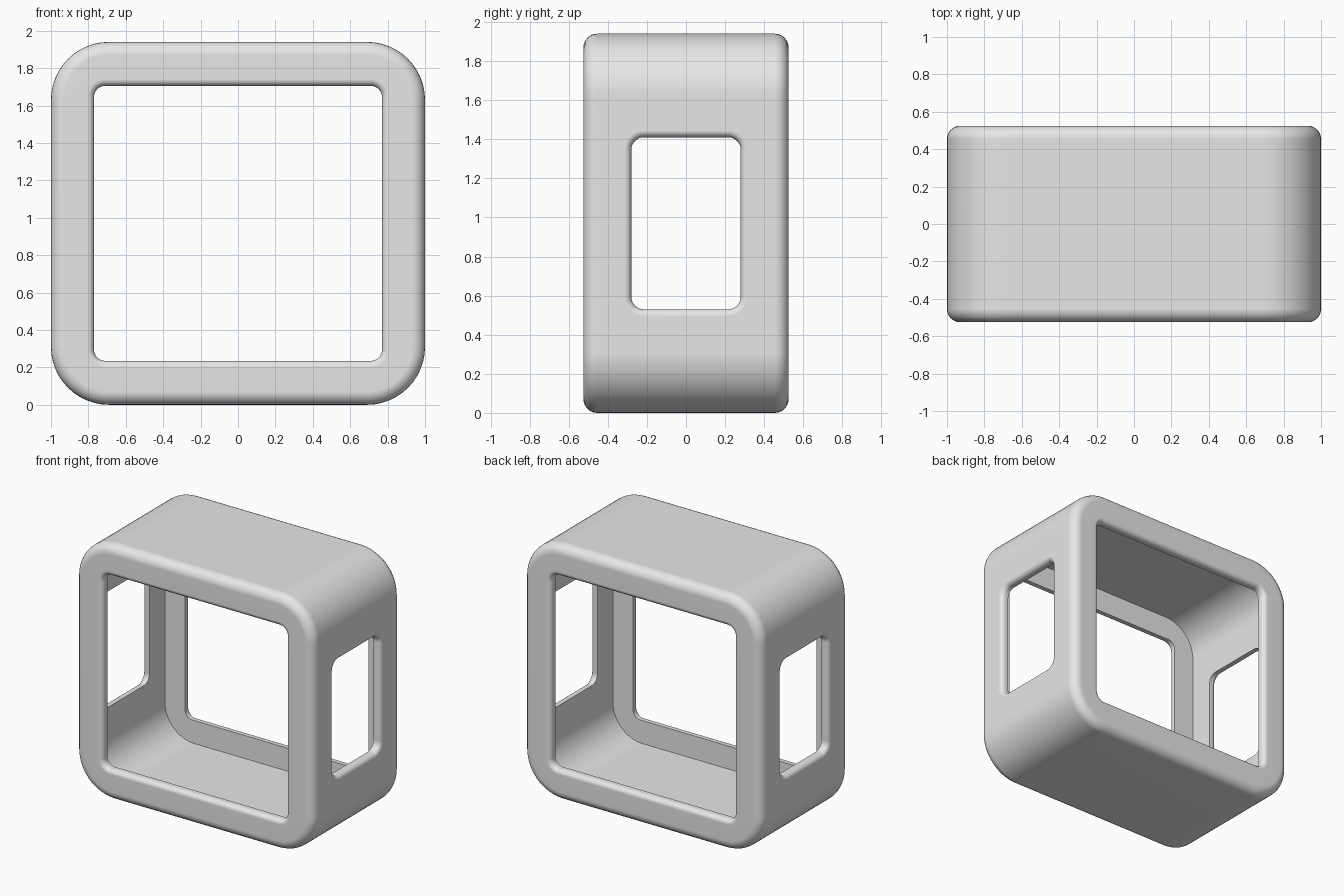
import bpy, bmesh, math

if "Cube" in bpy.data.objects:
    bpy.data.objects.remove(bpy.data.objects["Cube"], do_unlink=True)

HX, HY, HZ = 1.0, 0.525, 0.97    # half sizes of the frame
WALL = 0.06
EDGE = 0.07                      # rounding of the outer rims
FILLET = 0.035                   # rounding of the openings
SEG = 12

grey = bpy.data.materials.new("light grey")
grey.diffuse_color = (0.8, 0.8, 0.8, 1)
grey.use_nodes = True
grey.node_tree.nodes["Principled BSDF"].inputs["Base Color"].default_value = (0.8, 0.8, 0.8, 1)


def rounded_rect(a, b, r):
    """Rounded rectangle outline with half sizes a, b and corner radius r."""
    pts = []
    for k, (sx, sy) in enumerate([(1, 1), (-1, 1), (-1, -1), (1, -1)]):
        for i in range(SEG + 1):
            t = math.pi / 2 * (k + i / SEG)
            pts.append((sx * (a - r) + r * math.cos(t), sy * (b - r) + r * math.sin(t)))
    return pts


def loft(name, rings, axis, closed):
    """Skin rings (position, half a, half b, radius); closed joins last to first, else caps."""
    bm = bmesh.new()
    loops = []
    for pos, a, b, r in rings:
        loops.append([bm.verts.new((u, pos, v + HZ) if axis == "y" else (pos, u, v + HZ))
                      for u, v in rounded_rect(a, b, r)])
    n = len(loops[0])
    pairs = list(zip(loops, loops[1:])) + ([(loops[-1], loops[0])] if closed else [])
    for p, q in pairs:
        for i in range(n):
            j = (i + 1) % n
            bm.faces.new((p[i], p[j], q[j], q[i]))
    if not closed:
        bm.faces.new(loops[0])
        bm.faces.new(loops[-1])
    bmesh.ops.recalc_face_normals(bm, faces=bm.faces)
    mesh = bpy.data.meshes.new(name)
    bm.to_mesh(mesh)
    bm.free()
    mesh.materials.append(grey)
    ob = bpy.data.objects.new(name, mesh)
    bpy.context.collection.objects.link(ob)
    return ob


def quarter(radius, steps=6):
    """Inset and depth along a quarter-round."""
    for i in range(steps + 1):
        t = math.pi / 2 * i / steps
        yield radius * (1 - math.sin(t)), radius * (1 - math.cos(t))


# Frame: the wall section is swept from the inside, over the front lip, to the outside
OX, OZ, OR = 0.77, 0.735, 0.06   # front and back openings
half = [(-HY + WALL, HX - WALL, HZ - WALL, 0.25), (-HY + WALL, OX, OZ, OR)]
for flare, depth in reversed(list(quarter(FILLET))):
    half.append((-HY + depth, OX + flare, OZ + flare, OR + flare))
half.sort(key=lambda ring: -ring[0])
for inset, depth in quarter(EDGE):
    # depth runs down the outer wall while the inset shrinks to zero
    half.append((-HY + depth, HX - inset, HZ - inset, 0.31 - inset))
rings = half + [(-p, a, b, r) for p, a, b, r in reversed(half)]
frame = loft("frame", rings, "y", True)

# Side windows: one flared cutter passing through both side walls
WY, WZ, WR = 0.28, 0.44, 0.065
side = [(-HX - 0.1, WY + FILLET, WZ + FILLET, WR + FILLET)]
side += [(-HX + d, WY + f, WZ + f, WR + f) for f, d in quarter(FILLET)]
cutter = loft("window_cutter", side + [(-p, a, b, r) for p, a, b, r in reversed(side)], "x", False)
cutter.hide_render = True

bpy.context.view_layer.objects.active = frame
frame.select_set(True)
mod = frame.modifiers.new("windows", "BOOLEAN")
mod.operation = "DIFFERENCE"
mod.solver = "EXACT"
mod.object = cutter
bpy.ops.object.modifier_apply(modifier=mod.name)
bpy.data.objects.remove(cutter, do_unlink=True)

# Smooth rounds, crisp inner edges
bpy.ops.object.shade_smooth_by_angle(angle=math.radians(35))
weighted = frame.modifiers.new("flat_faces", "WEIGHTED_NORMAL")
weighted.keep_sharp = True
